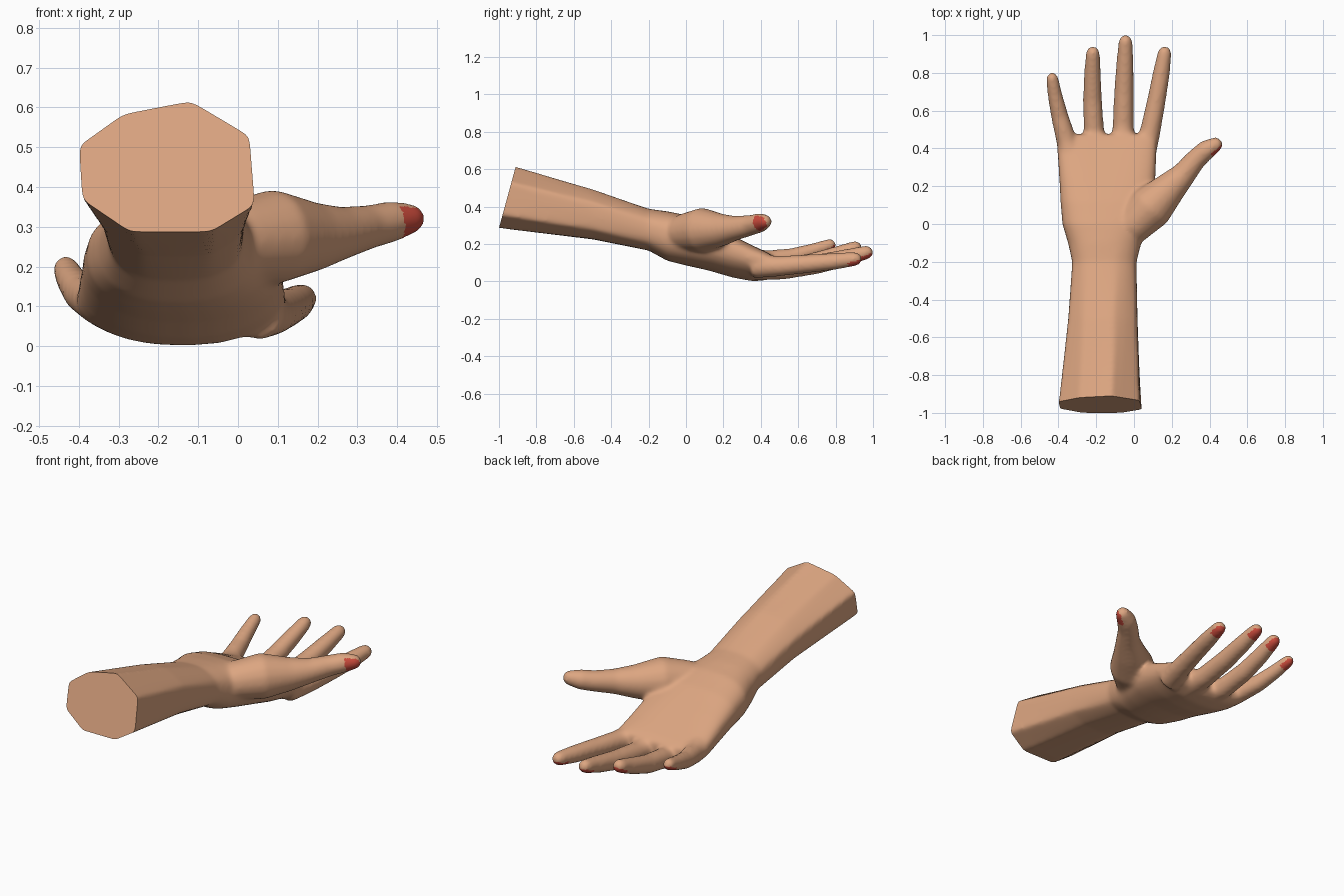
import bpy, bmesh, math
from mathutils import Vector

if "Cube" in bpy.data.objects:
    bpy.data.objects.remove(bpy.data.objects["Cube"])

def material(name, rgb):
    m = bpy.data.materials.new(name)
    m.diffuse_color = (*rgb, 1)
    m.use_nodes = True
    m.node_tree.nodes["Principled BSDF"].inputs["Base Color"].default_value = m.diffuse_color
    return m

skin = material("skin", (0.72, 0.38, 0.22))
red = material("nail_red", (0.60, 0.07, 0.045))

bm = bmesh.new()

def loft(rings):
    """Join rings of points into a closed shell."""
    rows = [[bm.verts.new(p) for p in ring] for ring in rings]
    n = len(rows[0])
    for a, b in zip(rows, rows[1:]):
        for i in range(n):
            j = (i + 1) % n
            bm.faces.new((a[i], a[j], b[j], b[i]))
    bm.faces.new(rows[0][::-1])
    bm.faces.new(rows[-1])

# forearm and palm: eight-sided at the elbow end, blending to a rounded oval
OCT = [(-1, .3), (-.5, .79), (.27, 1), (.95, .45), (1, -.6), (.5, -1), (-.41, -1), (-.95, -.52)]

def section(y, x0, x1, z0, z1, w, arch):
    pts = []
    for k in range(32):
        i, t = k // 4, (k % 4) / 4
        a, b = Vector(OCT[i]), Vector(OCT[(i + 1) % 8])
        p = a.lerp(b, t)
        ang = math.atan2(p.y, p.x)
        c, s = math.cos(ang), math.sin(ang)
        e = 2 / 2.4
        q = Vector((math.copysign(abs(c) ** e, c), math.copysign(abs(s) ** e, s)))
        p = p.lerp(q, w)
        pts.append((x0 + (x1 - x0) * (p.x + 1) / 2, y,
                    z0 + (z1 - z0) * (p.y + 1) / 2 + arch * p.x ** 2))
    return pts

loft([section(*r) for r in [
    (-1.15, -.415, .055, .31, .68, 0, 0),
    (-.95, -.40, .04, .28, .627, 0, 0),
    (-.5, -.35, .022, .225, .495, .4, 0),
    (-.2, -.328, .015, .165, .39, .8, 0),
    (-.1, -.35, .04, .11, .375, 1, 0),
    (0, -.38, .08, .085, .355, 1, .01),
    (.12, -.39, .11, .058, .31, 1, .02),
    (.25, -.397, .115, .02, .245, 1, .03),
    (.36, -.405, .12, .0, .19, 1, .03),
    (.44, -.41, .12, .008, .15, 1, .03),
    (.475, -.39, .10, .03, .125, 1, .03)]])

# digits: tubes along a path of (x, y, z, radius) with rounded tips
def digit(path):
    pts = [Vector(p[:3]) for p in path]
    rad = [p[3] for p in path]
    end = (pts[-1] - pts[-2]).normalized()
    last, r = pts[-1].copy(), rad[-1]
    for along, scale in ((.5, .87), (.8, .6), (.95, .3)):
        pts.append(last + end * r * along)
        rad.append(r * scale)
    rings = []
    for i, p in enumerate(pts):
        d = (pts[min(i + 1, len(pts) - 1)] - pts[max(i - 1, 0)]).normalized()
        u = d.cross(Vector((0, 0, 1))).normalized()
        v = u.cross(d)
        rings.append([p + rad[i] * (math.cos(t) * u + math.sin(t) * v)
                      for t in (k * math.tau / 16 for k in range(16))])
    loft(rings)
    return last, end, r

DIGITS = [
    [(.05, .36, .08, .065), (.088, .5, .082, .055), (.12, .66, .095, .05),
     (.145, .8, .108, .046), (.162, .905, .12, .038)],
    [(-.06, .36, .075, .07), (-.057, .52, .066, .057), (-.053, .7, .092, .053),
     (-.048, .85, .125, .047), (-.045, .965, .155, .038)],
    [(-.2, .36, .075, .07), (-.213, .5, .07, .055), (-.22, .66, .098, .051),
     (-.22, .79, .138, .046), (-.218, .905, .18, .038)],
    [(-.32, .3, .12, .065), (-.357, .44, .112, .055), (-.393, .57, .132, .047),
     (-.418, .68, .165, .04), (-.433, .77, .195, .034)],
    [(-.02, -.02, .26, .1), (.09, .09, .275, .12), (.19, .19, .275, .088),
     (.265, .265, .285, .066), (.33, .345, .3, .056), (.385, .395, .313, .053), (.43, .42, .32, .041)]]
tips = [digit(p) for p in DIGITS]

bmesh.ops.recalc_face_normals(bm, faces=bm.faces)
mesh = bpy.data.meshes.new("hand")
bm.to_mesh(mesh)
bm.free()
hand = bpy.data.objects.new("hand", mesh)
bpy.context.collection.objects.link(hand)

# fuse the parts into one skin
mod = hand.modifiers.new("fuse", 'REMESH')
mod.mode = 'VOXEL'
mod.voxel_size = 0.009
fused = bpy.data.meshes.new_from_object(hand.evaluated_get(bpy.context.evaluated_depsgraph_get()))
hand.modifiers.clear()
hand.data = fused
fused.materials.clear()
fused.materials.append(skin)
fused.materials.append(red)

bm = bmesh.new()
bm.from_mesh(fused)
for _ in range(12):
    bmesh.ops.smooth_vert(bm, verts=bm.verts, factor=0.5,
                          use_axis_x=True, use_axis_y=True, use_axis_z=True)

# slanted cut at the end of the forearm
cut = bmesh.ops.bisect_plane(bm, geom=bm.verts[:] + bm.edges[:] + bm.faces[:],
                             plane_co=(0, -1, .285), plane_no=(0, -.33, .09), clear_outer=True)
rim = [e for e in bm.edges if e.is_boundary]
bmesh.ops.holes_fill(bm, edges=rim, sides=0)

# nails: faces near each tip that look towards the back of the hand
bm.normal_update()
for f in bm.faces:
    f.smooth = True
    f.material_index = 0
    c = f.calc_center_median()
    for i, (tip, axis, r) in enumerate(tips):
        back = Vector((.55, -.7, -.25)) if i == 4 else Vector((0, 0, -1))
        back = (back - axis * back.dot(axis)).normalized()
        off = c - tip
        if off.length < .085 and off.dot(axis) > -.04 and off.dot(back) > r * .4 - max(0, off.dot(axis)) * .5 \
                and f.normal.dot(back) > .3:
            f.material_index = 1
bm.to_mesh(fused)
bm.free()

bpy.context.view_layer.objects.active = hand
hand.select_set(True)
bpy.ops.object.shade_smooth_by_angle(angle=math.radians(45))
